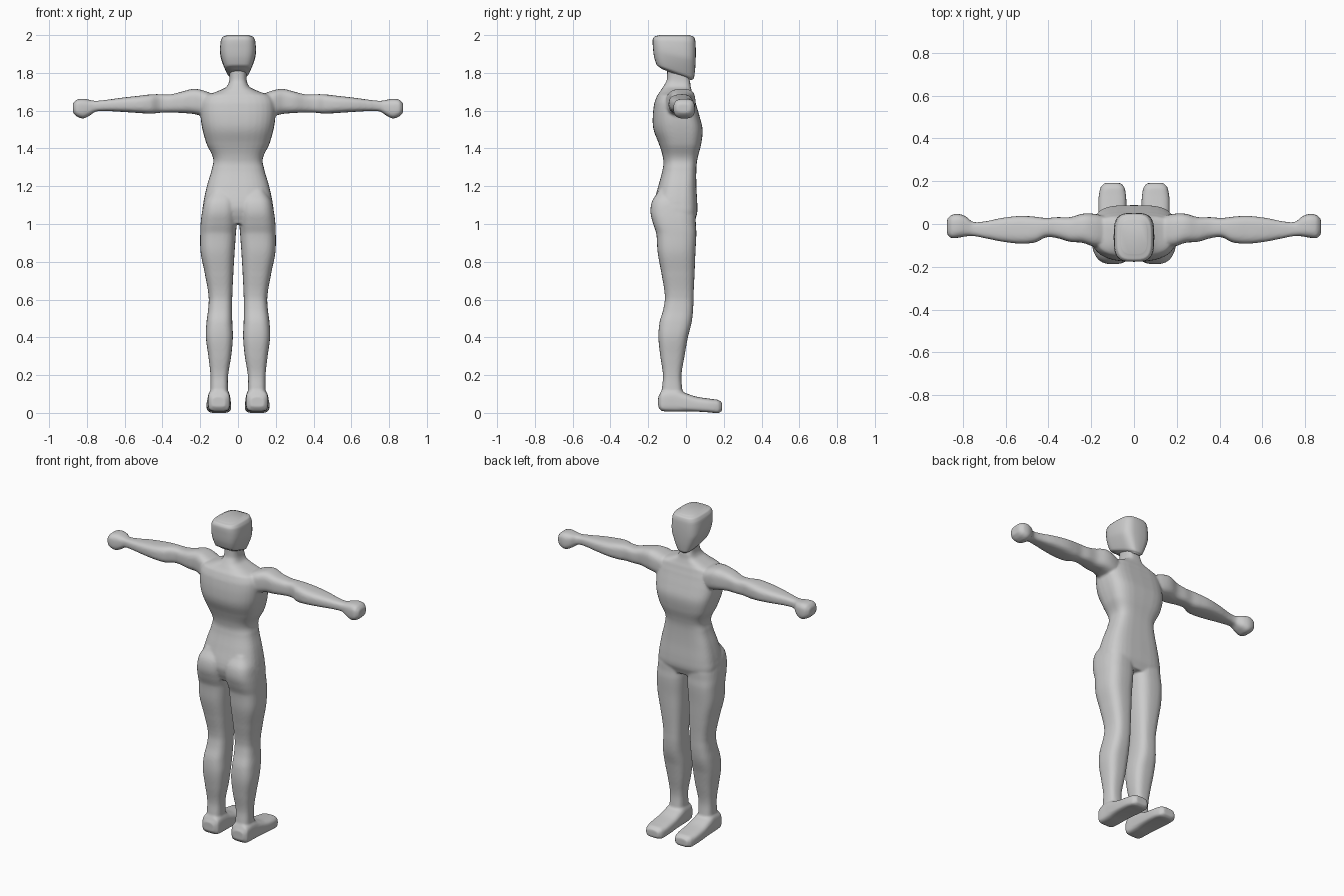
import bpy, bmesh
from math import cos, sin, pi

N = 32      # points per cross-section
STEPS = 5   # smooth steps between stations


def spline(rows):
    """Catmull-Rom interpolation of station rows."""
    out = []
    for i in range(len(rows) - 1):
        p0, p1, p2 = rows[max(i - 1, 0)], rows[i], rows[i + 1]
        p3 = rows[min(i + 2, len(rows) - 1)]
        for k in range(STEPS):
            u = k / STEPS
            row = [0.5 * (2 * b + (c - a) * u + (2 * a - 5 * b + 4 * c - d) * u * u
                   + (3 * b - a - 3 * c + d) * u ** 3)
                   for a, b, c, d in zip(p0, p1, p2, p3)]
            row[0] = p1[0] + (p2[0] - p1[0]) * u
            out.append(row)
    return out + [list(rows[-1])]


def loft(bm, rows, axis, side=1, n_neg=2.8, n_pos=2.8):
    """Skin rounded sections; row = (t, a_min, a_max, b_min, b_max)."""
    rings = []
    for t, a0, a1, b0, b1 in spline(rows):
        ring = []
        for i in range(N):
            c, s = cos(2 * pi * i / N), sin(2 * pi * i / N)
            e = 2 / (n_pos if s > 0 else n_neg)
            a = (a0 + a1) / 2 + (a1 - a0) / 2 * abs(c) ** e * (1 if c > 0 else -1)
            b = (b0 + b1) / 2 + (b1 - b0) / 2 * abs(s) ** e * (1 if s > 0 else -1)
            p = {'x': (t, a, b), 'y': (a, t, b), 'z': (a, b, t)}[axis]
            ring.append(bm.verts.new((p[0] * side, p[1], p[2])))
        rings.append(ring)
    for r, q in zip(rings, rings[1:]):
        for i in range(N):
            j = (i + 1) % N
            bm.faces.new((r[i], r[j], q[j], q[i]))
    bm.faces.new(rings[0])
    bm.faces.new(rings[-1])


def finish(bm, name):
    bmesh.ops.recalc_face_normals(bm, faces=bm.faces)
    for f in bm.faces:
        f.smooth = True
    me = bpy.data.meshes.new(name)
    bm.to_mesh(me)
    bm.free()
    ob = bpy.data.objects.new(name, me)
    bpy.context.collection.objects.link(ob)
    return ob


# torso and neck: z, half width, back y, chest y
torso = [(1.00, .17, -.145, .04), (1.05, .188, -.165, .058), (1.10, .185, -.172, .06),
         (1.20, .165, -.147, .055), (1.30, .137, -.122, .055), (1.35, .132, -.122, .062),
         (1.42, .165, -.142, .08), (1.50, .188, -.172, .088), (1.57, .198, -.176, .072),
         (1.64, .196, -.168, .052), (1.68, .175, -.153, .04), (1.70, .115, -.138, .032),
         (1.725, .062, -.122, .025), (1.76, .046, -.102, .02), (1.84, .046, -.10, .0)]

# leg: z, inner x, outer x, back y, shin y
leg = [(1.18, .03, .145, -.145, .0), (1.12, .01, .178, -.18, .03), (1.06, .006, .191, -.188, .05),
       (1.00, .007, .198, -.174, .052), (.95, .011, .20, -.157, .055), (.85, .018, .198, -.150, .05),
       (.75, .024, .178, -.132, .046), (.62, .030, .156, -.112, .04), (.55, .031, .158, -.12, .038),
       (.48, .030, .167, -.14, .03), (.40, .027, .17, -.146, .01), (.30, .036, .157, -.136, -.008),
       (.20, .052, .146, -.122, -.024), (.13, .053, .146, -.127, -.02), (.05, .05, .15, -.13, -.01)]

# foot: y, inner x, outer x, sole z, top z
foot = [(-.147, .065, .14, .03, .085), (-.13, .045, .157, .01, .118), (-.06, .041, .16, .006, .128),
        (-.01, .039, .163, .008, .108), (.05, .037, .166, .007, .087), (.12, .036, .166, .003, .076),
        (.172, .044, .157, -.001, .069), (.191, .06, .14, .01, .055)]

# arm and fist: x, rear y, front y, bottom z, top z
arm = [(.12, -.11, .035, 1.56, 1.685), (.19, -.105, .048, 1.572, 1.709), (.24, -.088, .048, 1.583, 1.715),
       (.30, -.083, .032, 1.588, 1.70), (.36, -.066, .032, 1.59, 1.686), (.41, -.062, .028, 1.589, 1.687),
       (.46, -.086, .034, 1.584, 1.686), (.53, -.092, .038, 1.588, 1.678), (.62, -.082, .028, 1.594, 1.668),
       (.70, -.066, .012, 1.598, 1.657), (.755, -.056, .01, 1.595, 1.652), (.785, -.058, .035, 1.574, 1.657),
       (.82, -.064, .047, 1.558, 1.663), (.855, -.066, .042, 1.57, 1.658), (.874, -.05, .025, 1.588, 1.64)]

# body: overlapping parts fused into one smooth skin
bm = bmesh.new()
loft(bm, [(z, -w, w, b, f) for z, w, b, f in torso], 'z', 1, 2.6, 3.6)
for s in (1, -1):
    loft(bm, leg, 'z', s)
    loft(bm, foot, 'y', s, 4.5, 3)
    loft(bm, arm, 'x', s, 3, 3)
body = finish(bm, "body")
rm = body.modifiers.new("fuse", 'REMESH')
rm.mode = 'VOXEL'
rm.voxel_size = 0.007
rm.use_smooth_shade = True
sm = body.modifiers.new("soften", 'SMOOTH')
sm.factor = 0.5
sm.iterations = 5

# head: rounded block with a sloping jaw that narrows to the chin
head = [(0, .055, -.13, .03), (.06, .08, -.155, .042), (.3, .09, -.169, .049),
        (.6, .095, -.175, .052), (.86, .091, -.176, .05), (.96, .08, -.166, .042), (1, .06, -.14, .02)]
bm = bmesh.new()
loft(bm, [(t, -w, w, b, f) for t, w, b, f in head], 'z', 1, 3.4, 3.4)
for v in bm.verts:
    t, front = v.co.z, (v.co.y + .175) / .225
    v.co.x *= 1 - .5 * front * max(0, 1 - t / .5) ** 1.3
    low = 1.838 - .085 * front
    v.co.z = low + (2.0 - low) * t
finish(bm, "head")
